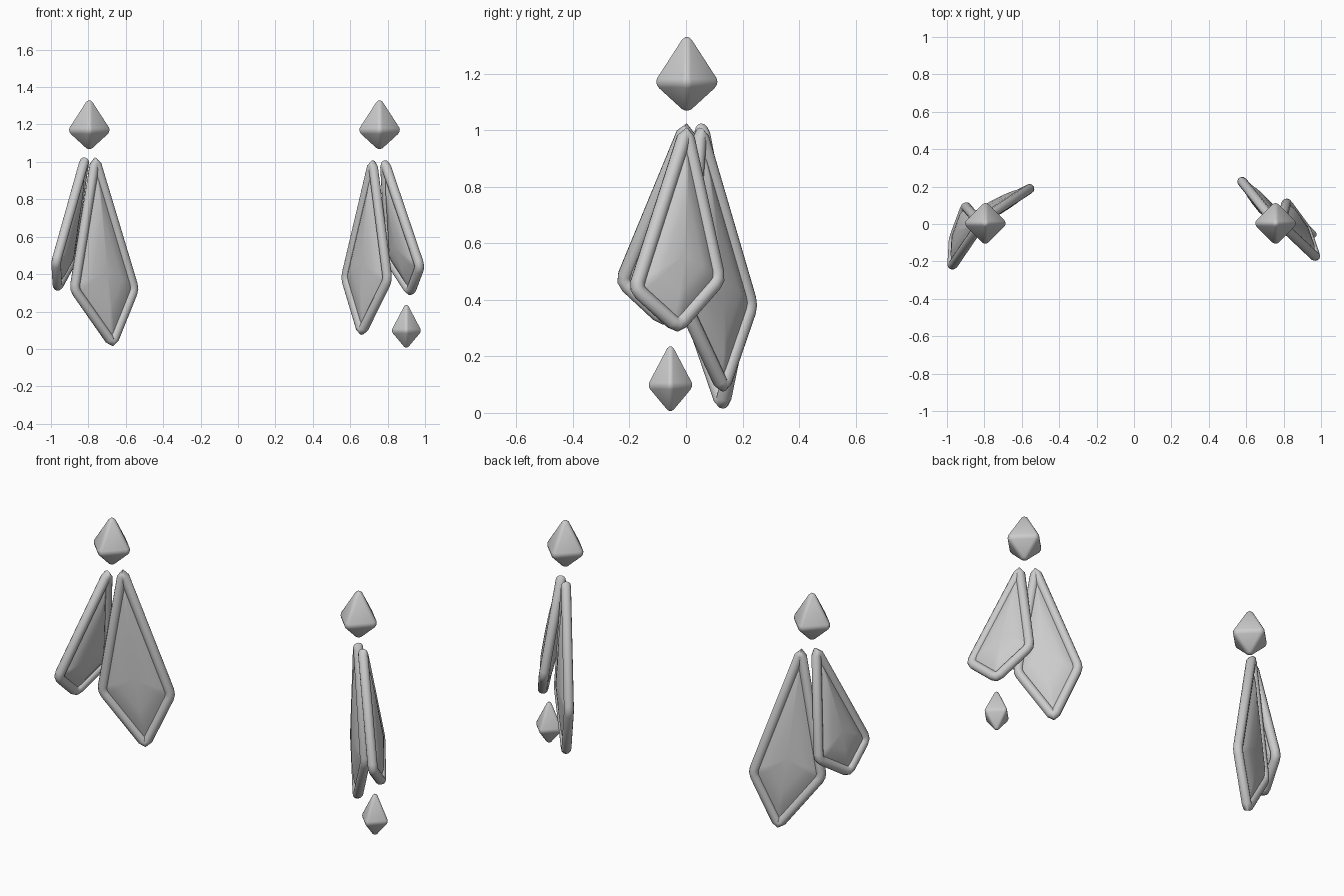
import bpy, bmesh
from math import sin, cos, tau
from mathutils import Vector

cube = bpy.data.objects.get("Cube")
if cube:
    bpy.data.objects.remove(cube)

grey = bpy.data.materials.new("pale_grey")
grey.use_nodes = True
grey.diffuse_color = (0.6, 0.6, 0.6, 1)
grey.node_tree.nodes["Principled BSDF"].inputs["Base Color"].default_value = (0.6, 0.6, 0.6, 1)


def finish(bm, name, angle):
    """Turn a bmesh into a smooth shaded object."""
    bmesh.ops.recalc_face_normals(bm, faces=bm.faces)
    mesh = bpy.data.meshes.new(name)
    bm.to_mesh(mesh)
    bm.free()
    mesh.materials.append(grey)
    obj = bpy.data.objects.new(name, mesh)
    bpy.context.collection.objects.link(obj)
    bpy.ops.object.select_all(action='DESELECT')
    obj.select_set(True)
    bpy.context.view_layer.objects.active = obj
    bpy.ops.object.shade_smooth_by_angle(angle=angle)
    return obj


def bead(name, x, y, radius, bottom, waist, top):
    """Four-sided bipyramid with softened edges."""
    bm = bmesh.new()
    ring = [bm.verts.new((x + radius * cos(i * tau / 4), y + radius * sin(i * tau / 4), waist))
            for i in range(4)]
    for z in (bottom, top):
        tip = bm.verts.new((x, y, z))
        for i in range(4):
            bm.faces.new((ring[i], ring[(i + 1) % 4], tip))
    bmesh.ops.recalc_face_normals(bm, faces=bm.faces)
    bmesh.ops.bevel(bm, geom=bm.edges[:] + bm.verts[:], offset=radius * 0.14, segments=3,
                    profile=0.5, affect='EDGES', clamp_overlap=True)
    finish(bm, name, 0.7)


def bridge(bm, a, b):
    for i in range(len(a)):
        j = (i + 1) % len(a)
        bm.faces.new((a[i], a[j], b[j], b[i]))


def kite(name, corners, r=0.026, trim=0.025):
    """Kite-shaped drop: a round rim around a pillowed panel."""
    pts = [Vector(c) for c in corners]
    normal = (pts[2] - pts[0]).cross(pts[1] - pts[3]).normalized()
    # Rounded outline through the four corners
    path = []
    for i, p in enumerate(pts):
        a = p + (pts[i - 1] - p).normalized() * trim
        b = p + (pts[(i + 1) % 4] - p).normalized() * trim
        path += [a, (a + b) / 4 + p / 2, b]
    n = len(path)
    centre = sum(pts, Vector()) / 4

    # Rim tube
    bm = bmesh.new()
    sides = 12
    rings = [[] for _ in range(sides)]
    for i, p in enumerate(path):
        along = (path[(i + 1) % n] - path[i - 1]).normalized()
        out = along.cross(normal)
        if out.dot(p - centre) < 0:
            out = -out
        for k in range(sides):
            t = k * tau / sides
            rings[k].append(bm.verts.new(p + (out * cos(t) + normal * sin(t)) * r))
    for k in range(sides):
        bridge(bm, rings[k], rings[(k + 1) % sides])
    finish(bm, name + "_rim", 1.0)

    # Panel, domed on both faces
    bm = bmesh.new()
    edge = [bm.verts.new(p) for p in path]
    for side in (1, -1):
        previous = edge
        for scale, height in ((0.86, 0.012), (0.72, 0.026), (0.5, 0.034), (0.25, 0.039)):
            ring = [bm.verts.new(centre.lerp(p, scale) + normal * height * side) for p in path]
            bridge(bm, previous, ring)
            previous = ring
        tip = bm.verts.new(centre + normal * 0.041 * side)
        for i in range(n):
            bm.faces.new((previous[i], previous[(i + 1) % n], tip))
    finish(bm, name + "_panel", 0.9)


# Corner order: top, outer, bottom, inner
kite("right_large_drop", [(-0.763, 0.055, 1.01), (-0.555, 0.19, 0.32),
                          (-0.672, 0.13, 0.03), (-0.875, 0.03, 0.32)])
kite("right_small_drop", [(-0.82, 0.0, 1.01), (-0.973, -0.225, 0.465),
                          (-0.965, -0.08, 0.33), (-0.9, 0.095, 0.45)])
kite("left_large_drop", [(0.72, 0.05, 0.995), (0.575, 0.23, 0.38),
                         (0.662, 0.13, 0.09), (0.8, 0.0, 0.37)])
kite("left_small_drop", [(0.785, 0.0, 0.995), (0.973, -0.178, 0.44),
                         (0.922, -0.03, 0.305), (0.815, 0.115, 0.47)])

# Beads
bead("right_top_bead", -0.795, 0.003, 0.126, 1.05, 1.165, 1.36)
bead("left_top_bead", 0.757, 0.003, 0.126, 1.05, 1.165, 1.36)
bead("left_bottom_bead", 0.9, -0.055, 0.088, -0.01, 0.095, 0.262)
